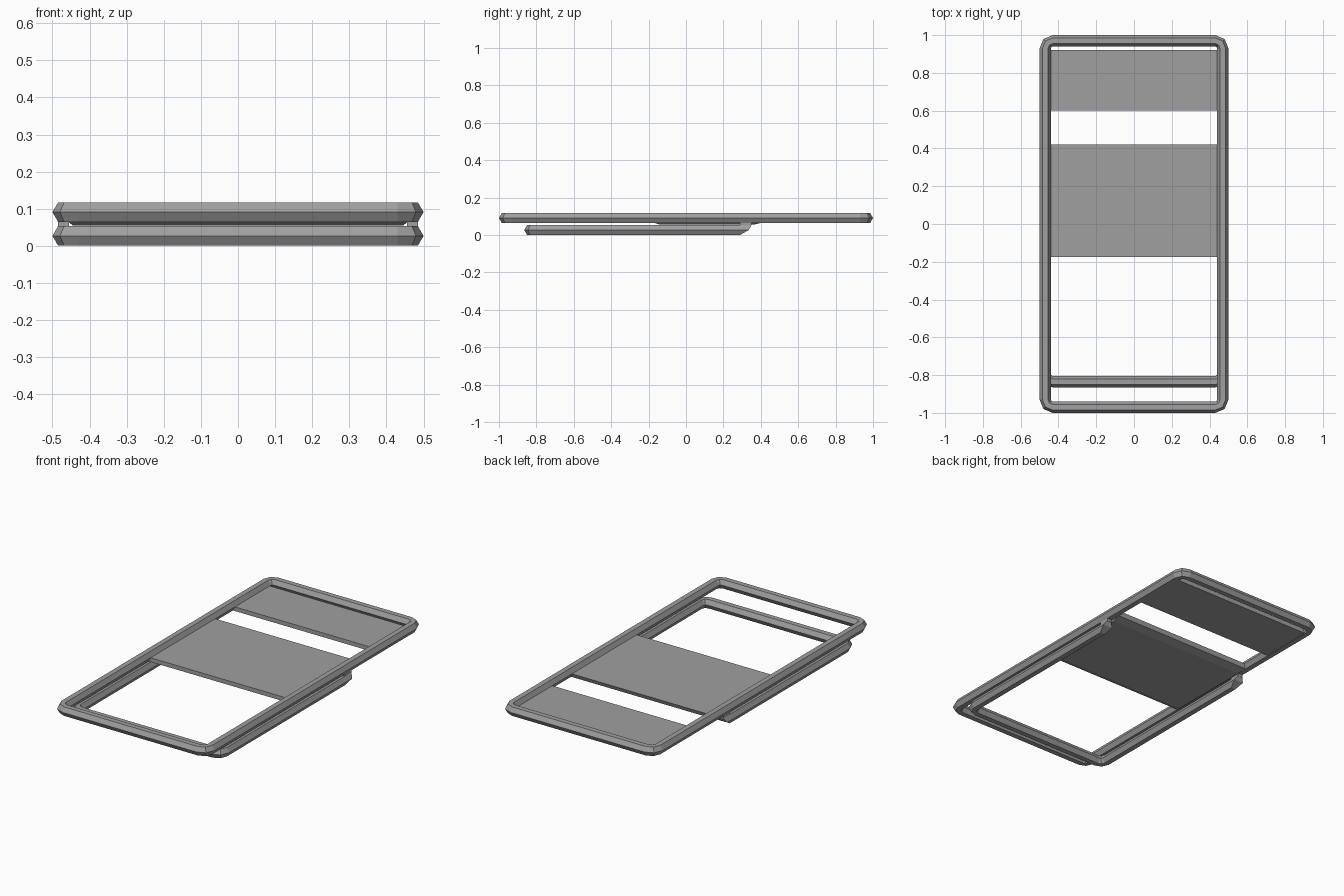
import bpy, math

cube = bpy.data.objects.get("Cube")
if cube:
    bpy.data.objects.remove(cube)

GREY = (0.35, 0.35, 0.35, 1)
mat = bpy.data.materials.new("grey")
mat.use_nodes = True
mat.diffuse_color = GREY
mat.node_tree.nodes["Principled BSDF"].inputs["Base Color"].default_value = GREY

# Six-sided tube section: (outward offset, height from its centre)
HEX = [(0.03, 0), (0.015, 0.026), (-0.015, 0.026),
       (-0.03, 0), (-0.015, -0.026), (0.015, -0.026)]
HALF_X = 0.47
RADIUS = 0.04
STEPS = 2


def make(name, verts, faces):
    mesh = bpy.data.meshes.new(name)
    mesh.from_pydata(verts, [], faces)
    mesh.materials.append(mat)
    obj = bpy.data.objects.new(name, mesh)
    bpy.context.collection.objects.link(obj)
    bpy.context.view_layer.objects.active = obj
    return obj


def corner(sx, y, sy, start, o):
    """Points of one rounded corner, offset outward by o."""
    r = RADIUS + o
    cx, cy = sx * (HALF_X - RADIUS), y - sy * RADIUS
    angles = [start - math.pi / 2 * i / STEPS for i in range(STEPS + 1)]
    return [(cx + r * math.cos(a), cy + r * math.sin(a)) for a in angles]


def bridge(count, closed):
    """Side faces joining consecutive hexagonal rings."""
    n = len(HEX)
    faces = []
    for i in range(count if closed else count - 1):
        a, b = i * n, (i + 1) % count * n
        faces += [(a + k, b + k, b + (k + 1) % n, a + (k + 1) % n) for k in range(n)]
    return faces


def rings(columns, mid):
    return [(x, y, mid + HEX[k][1])
            for ring in zip(*columns) for k, (x, y) in enumerate(ring)]


# Upper frame: closed loop
columns = []
for o, z in HEX:
    columns.append(corner(1, 0.97, 1, math.pi / 2, o)
                   + corner(1, -0.97, -1, 0, o)
                   + corner(-1, -0.97, -1, -math.pi / 2, o)
                   + corner(-1, 0.97, 1, math.pi, o))
make("upper_frame", rings(columns, 0.091), bridge(len(columns[0]), True))

# Lower frame: U shape with its rear ends cut away underneath
columns = []
for o, z in HEX:
    end = min(0.35, 0.29 + (z + 0.026) * 1.75)
    columns.append([(HALF_X + o, end)]
                   + corner(1, -0.835, -1, 0, o)
                   + corner(-1, -0.835, -1, -math.pi / 2, o)
                   + [(-HALF_X - o, end)])
count = len(columns[0])
last = (count - 1) * len(HEX)
caps = [(0, 1, 2, 3), (0, 3, 4, 5)]
caps += [tuple(last + k for k in reversed(c)) for c in caps]
make("lower_frame", rings(columns, 0.027), bridge(count, False) + caps)


def slab(name, levels):
    """Stack of rectangles, each (z, x0, x1, y0, y1), bottom to top."""
    verts = []
    for z, x0, x1, y0, y1 in levels:
        verts += [(x0, y0, z), (x1, y0, z), (x1, y1, z), (x0, y1, z)]
    faces = [(3, 2, 1, 0)]
    for i in range(0, len(verts) - 4, 4):
        faces += [(i + k, i + (k + 1) % 4, i + 4 + (k + 1) % 4, i + 4 + k)
                  for k in range(4)]
    top = len(verts) - 4
    faces.append((top, top + 1, top + 2, top + 3))
    return make(name, verts, faces)


# Seat and backrest panels
slab("seat", [(0.055, -0.445, 0.445, -0.14, 0.36),
              (0.067, -0.46, 0.46, -0.175, 0.41),
              (0.091, -0.45, 0.45, -0.175, 0.42)])
slab("backrest", [(0.067, -0.458, 0.458, 0.6, 0.92),
                  (0.091, -0.45, 0.45, 0.6, 0.92)])

# Brackets joining the two frames
for side, x in (("left", HALF_X), ("right", -HALF_X)):
    slab(side + "_bracket", [(0.05, x - 0.015, x + 0.015, 0.29, 0.35),
                             (0.07, x - 0.015, x + 0.015, 0.29, 0.35)])

# Consistent outward normals
import bmesh
for obj in bpy.context.collection.objects:
    if obj.type == "MESH" and obj.data.materials and obj.data.materials[0] == mat:
        bm = bmesh.new()
        bm.from_mesh(obj.data)
        bmesh.ops.recalc_face_normals(bm, faces=bm.faces)
        bm.to_mesh(obj.data)
        bm.free()
